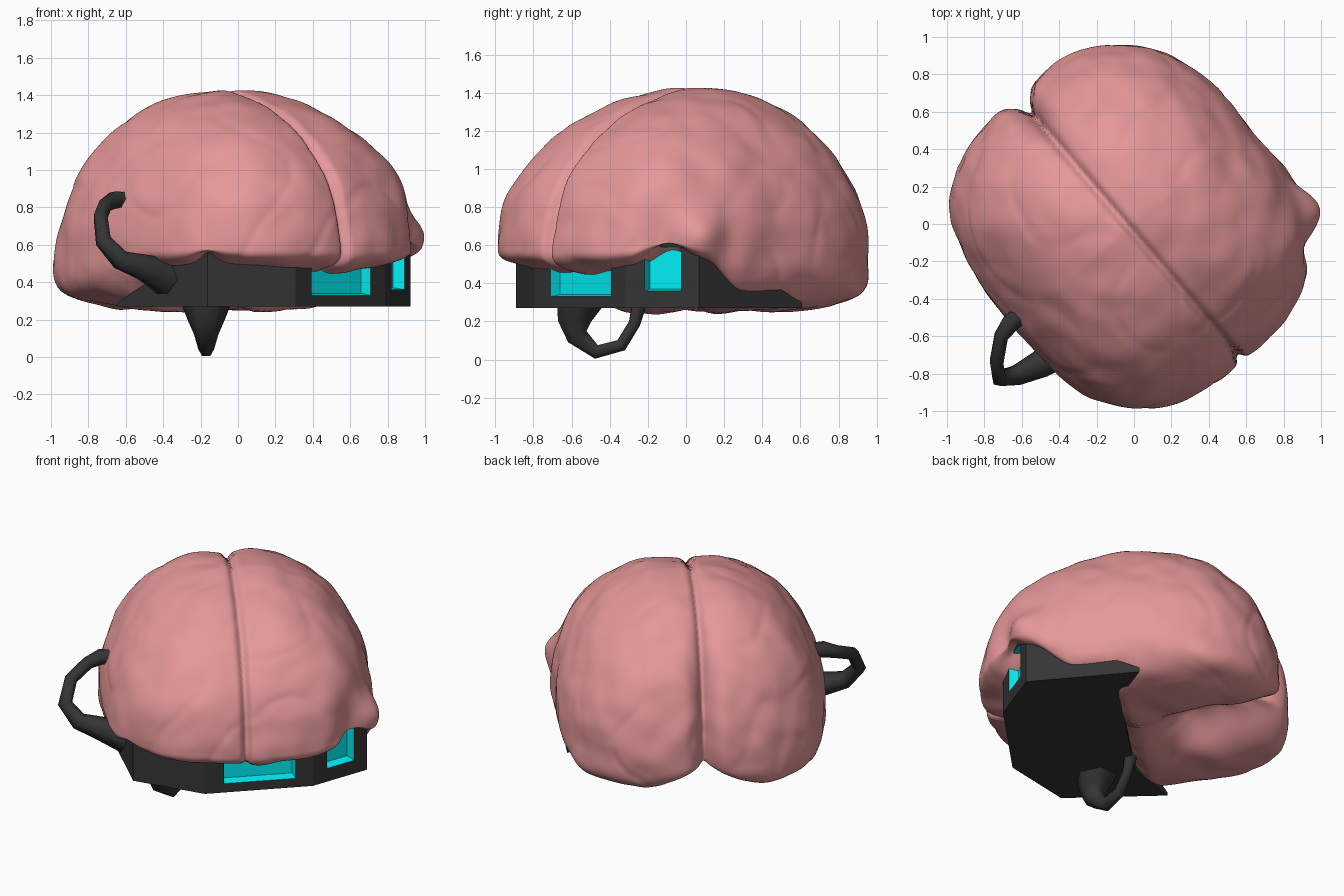
import bpy, bmesh, math
from mathutils import Vector, Matrix, noise

if "Cube" in bpy.data.objects:
    bpy.data.objects.remove(bpy.data.objects["Cube"])


def material(name, rgb):
    m = bpy.data.materials.new(name)
    m.diffuse_color = (*rgb, 1)
    m.use_nodes = True
    m.node_tree.nodes["Principled BSDF"].inputs["Base Color"].default_value = m.diffuse_color
    return m


PINK = material("pink", (0.78, 0.31, 0.315))
DARK = material("dark", (0.035, 0.035, 0.035))
CYAN = material("cyan", (0.0, 0.87, 0.92))


def smooth(a, b, x):
    t = min(1, max(0, (x - a) / (b - a)))
    return t * t * (3 - 2 * t)


def bell(*pairs):
    return math.exp(-sum((d / s) ** 2 for d, s in pairs))


def mesh_object(name, bm, mats):
    me = bpy.data.meshes.new(name)
    bm.to_mesh(me)
    bm.free()
    ob = bpy.data.objects.new(name, me)
    bpy.context.collection.objects.link(ob)
    for m in mats:
        me.materials.append(m)
    return ob


# Brain: sphere reshaped into a two-lobed dome with a hollowed underside
def brain_point(d):
    h = math.hypot(d.x, d.y)
    angle = math.atan2(d.y, d.x)
    cx, cy = math.cos(angle), math.sin(angle)
    radius = (abs(cx / 0.83) ** 2.8 + abs(cy / 0.935) ** 2.8) ** (-1 / 2.8)
    r = radius * h ** (0.93 if d.z > 0 else 0.5)
    x, y = cx * r, cy * r
    m = x + 0.02
    notch = bell((x - 0.62, 0.13), (y + 0.64, 0.13))
    if d.z > 0:
        z = 0.58 + 0.85 * d.z * (1 - 0.12 * max(0, -d.y))
    else:
        # underside is high over the visor and low at the back
        mid = -0.1 - 0.3 * smooth(0.6, 0.78, x)
        low = 0.46 - 0.22 * smooth(mid - 0.13, mid + 0.13, y)
        low -= 0.03 * bell((m, 0.3)) * smooth(-0.4, -0.8, y)
        low += 0.20 * bell((m, 0.20)) * smooth(0, 0.4, y)
        low += 0.14 * notch
        low += 0.10 * bell((x + 0.70, 0.06), (y + 0.58, 0.08))
        low += 0.025 * noise.noise(Vector((x * 5, y * 5, 3)))
        z = 0.58 - (0.58 - low) * abs(d.z) ** 0.7
    # widest level: lower at the back, higher over the side window
    z += (0.05 * notch - 0.08 * smooth(0, 0.8, y)) * h ** 4
    # long fissure, rear notch, temple bump and soft folds
    s = 1 - 0.045 * bell((m, 0.024)) - 0.014 * bell((m, 0.10))
    s -= 0.08 * bell((m, 0.07)) * smooth(0.4, 0.9, y)
    s += 0.075 * bell((x - 0.77, 0.10), (y + 0.53, 0.12), (z - 0.64, 0.12))
    s -= 0.05 * bell((x - 0.64, 0.09), (y + 0.72, 0.09), (z - 0.6, 0.25))
    q = Vector((x, y, z))
    s += 0.018 * noise.noise(q * 3.2) + 0.011 * noise.noise(q * 6.5)
    s -= 0.005 * bell((noise.noise(q * 2.4 + Vector((5, 1, 2))), 0.12))
    return (Vector((x, y, z - 0.58)) * s) + Vector((-0.015, 0, 0.58))


bm = bmesh.new()
bmesh.ops.create_icosphere(bm, subdivisions=7, radius=1)
turn = Matrix.Rotation(math.radians(40.5), 3, 'Z')
for v in bm.verts:
    v.co = turn @ brain_point(v.co.normalized())
for f in bm.faces:
    f.smooth = True
mesh_object("brain", bm, [PINK])

# Visor: faceted block under the brain, tapering to points at the rear (x, y, top)
outline = [(-0.745, -0.515, 0.62), (-0.345, -0.78, 0.62), (0.33, -0.78, 0.62),
           (0.70, -0.605, 0.63), (0.76, 0.1, 0.30), (0.45, -0.05, 0.45),
           (-0.45, -0.03, 0.45), (-0.77, 0.14, 0.29)]
bm = bmesh.new()
low = [bm.verts.new((x, y, 0.27)) for x, y, t in outline]
high = [bm.verts.new(p) for p in outline]
n = len(outline)
sides = [bm.faces.new((low[i], low[(i + 1) % n], high[(i + 1) % n], high[i]))
         for i in range(n)]
bm.faces.new(low[::-1])
top = bm.faces.new(high)
bm.normal_update()


# Recessed cyan windows
def window(i, s0, s1, z0, z1):
    f = sides[i]
    a = Vector(outline[i][:2])
    b = Vector(outline[i + 1][:2])
    bmesh.ops.inset_individual(bm, faces=[f], thickness=0.04)
    mid = (a + b) / 2
    for v in f.verts:
        t = s0 if (v.co.xy - mid).dot(b - a) < 0 else s1
        xy = a.lerp(b, t)
        v.co = (xy.x, xy.y, z0 if v.co.z < 0.445 else z1)
    bm.normal_update()
    ring = bmesh.ops.inset_individual(bm, faces=[f], thickness=0.015, depth=-0.06)
    for g in ring["faces"] + [f]:
        g.material_index = 1


window(1, 0.18, 0.84, 0.33, 0.54)
window(2, 0.26, 0.76, 0.36, 0.595)
bmesh.ops.triangulate(bm, faces=[top])
bm.transform(Matrix.Rotation(math.radians(45), 4, 'Z'))
mesh_object("visor", bm, [DARK, CYAN])


# Handles: six-sided tapered tubes, points are x, y, z, radius
def tube(name, pts):
    cu = bpy.data.curves.new(name, 'CURVE')
    cu.dimensions = '3D'
    cu.bevel_depth = 1
    cu.bevel_resolution = 1
    cu.use_fill_caps = True
    sp = cu.splines.new('POLY')
    sp.points.add(len(pts) - 1)
    for p, (x, y, z, r) in zip(sp.points, pts):
        p.co = (x, y, z, 1)
        p.radius = r
    cu.materials.append(DARK)
    ob = bpy.data.objects.new(name, cu)
    bpy.context.collection.objects.link(ob)
    bpy.ops.object.select_all(action='DESELECT')
    ob.select_set(True)
    bpy.context.view_layer.objects.active = ob
    bpy.ops.object.convert(target='MESH')
    bpy.ops.object.shade_smooth()


tube("side_handle", [(-0.38, -0.66, 0.42, 0.10), (-0.50, -0.75, 0.48, 0.075),
                     (-0.63, -0.81, 0.52, 0.055), (-0.72, -0.825, 0.62, 0.045),
                     (-0.735, -0.74, 0.75, 0.04), (-0.71, -0.60, 0.81, 0.04),
                     (-0.66, -0.53, 0.84, 0.05), (-0.58, -0.46, 0.83, 0.05)])
tube("lower_handle", [(-0.17, -0.56, 0.30, 0.14), (-0.17, -0.585, 0.20, 0.10),
                      (-0.17, -0.57, 0.12, 0.065), (-0.17, -0.47, 0.04, 0.042),
                      (-0.17, -0.34, 0.075, 0.038), (-0.175, -0.27, 0.19, 0.035),
                      (-0.18, -0.24, 0.31, 0.045)])
